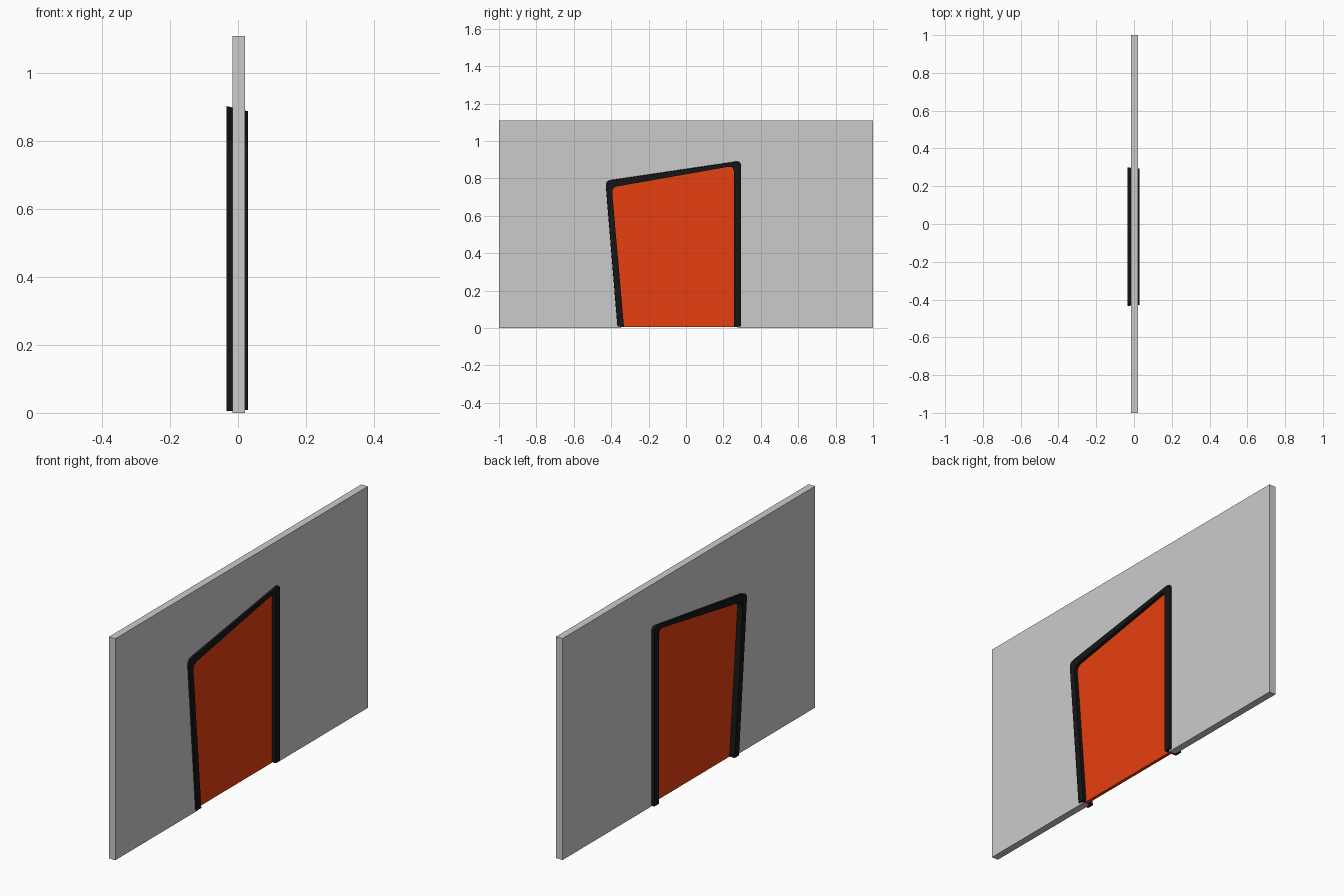
import bpy, bmesh
from mathutils import Vector

if "Cube" in bpy.data.objects:
    bpy.data.objects.remove(bpy.data.objects["Cube"])


def material(name, rgb):
    m = bpy.data.materials.new(name)
    m.diffuse_color = (*rgb, 1)
    m.use_nodes = True
    m.node_tree.nodes["Principled BSDF"].inputs["Base Color"].default_value = m.diffuse_color
    return m


def finish(name, bm, mat=None):
    bmesh.ops.recalc_face_normals(bm, faces=bm.faces)
    me = bpy.data.meshes.new(name)
    bm.to_mesh(me)
    bm.free()
    ob = bpy.data.objects.new(name, me)
    bpy.context.collection.objects.link(ob)
    if mat:
        me.materials.append(mat)
    return ob


def slab(name, outline, x0, x1, mat=None):
    """Extrude a (y, z) outline along x."""
    bm = bmesh.new()
    a, b = ([bm.verts.new((x, y, z)) for y, z in outline] for x in (x0, x1))
    bm.faces.new(a)
    bm.faces.new(b)
    n = len(a)
    for i in range(n):
        j = (i + 1) % n
        bm.faces.new((a[i], a[j], b[j], b[i]))
    return finish(name, bm, mat)


def rounded_arch(pts, r, steps=5):
    """Open four-point path with its two upper corners rounded."""
    p = [Vector(q) for q in pts]
    out = [p[0]]
    for i in (1, 2):
        s = p[i] + (p[i - 1] - p[i]).normalized() * r
        e = p[i] + (p[i + 1] - p[i]).normalized() * r
        for k in range(steps + 1):
            t = k / steps
            out.append(s * (1 - t) ** 2 + p[i] * 2 * t * (1 - t) + e * t * t)
    return out + [p[3]]


black = material("black_trim", (0.008, 0.008, 0.008))
orange = material("orange_paint", (0.8, 0.05, 0.005))

# Wall with the doorway notched out, its edge hidden inside the frame
opening = [(-0.348, 0), (-0.412, 0.769), (0.276, 0.878), (0.276, 0)]
slab("wall", [(-1, 0)] + opening + [(1, 0), (1, 1.11), (-1, 1.11)], -0.016, 0.02)

# Door frame: tapered arch, slightly larger on the -x side
outer = rounded_arch([(-0.366, 0.009), (-0.43, 0.785), (0.293, 0.892), (0.293, 0.009)], 0.03)
inner = rounded_arch([(-0.332, 0.009), (-0.397, 0.752), (0.256, 0.867), (0.256, 0.009)], 0.032)
bm = bmesh.new()


def ring(path, x, k):
    return [bm.verts.new((x, -0.068 + (y + 0.068) * (1 + 0.018 * k),
                          0.19 + (z - 0.19) * (1 + 0.0217 * k))) for y, z in path]


loops = [ring(outer, -0.034, 1), ring(outer, 0.029, 0),
         ring(inner, 0.029, 0), ring(inner, -0.034, 1)]
for i in range(4):
    a, b = loops[i], loops[(i + 1) % 4]
    for j in range(len(a) - 1):
        bm.faces.new((a[j], a[j + 1], b[j + 1], b[j]))
for end in (0, -1):
    bm.faces.new([l[end] for l in loops])
finish("door_frame", bm, black)

# Two recessed door leaves meeting at the seam
seam = -0.075
seam_top = 0.769 + (0.878 - 0.769) * (seam + 0.412) / 0.688
slab("door_leaf_left", [(-0.345, 0.006), (-0.408, 0.765), (seam, seam_top), (seam, 0.006)],
     -0.007, 0.009, orange)
slab("door_leaf_right", [(seam, 0.006), (seam, seam_top), (0.273, 0.874), (0.273, 0.006)],
     -0.007, 0.009, orange)
